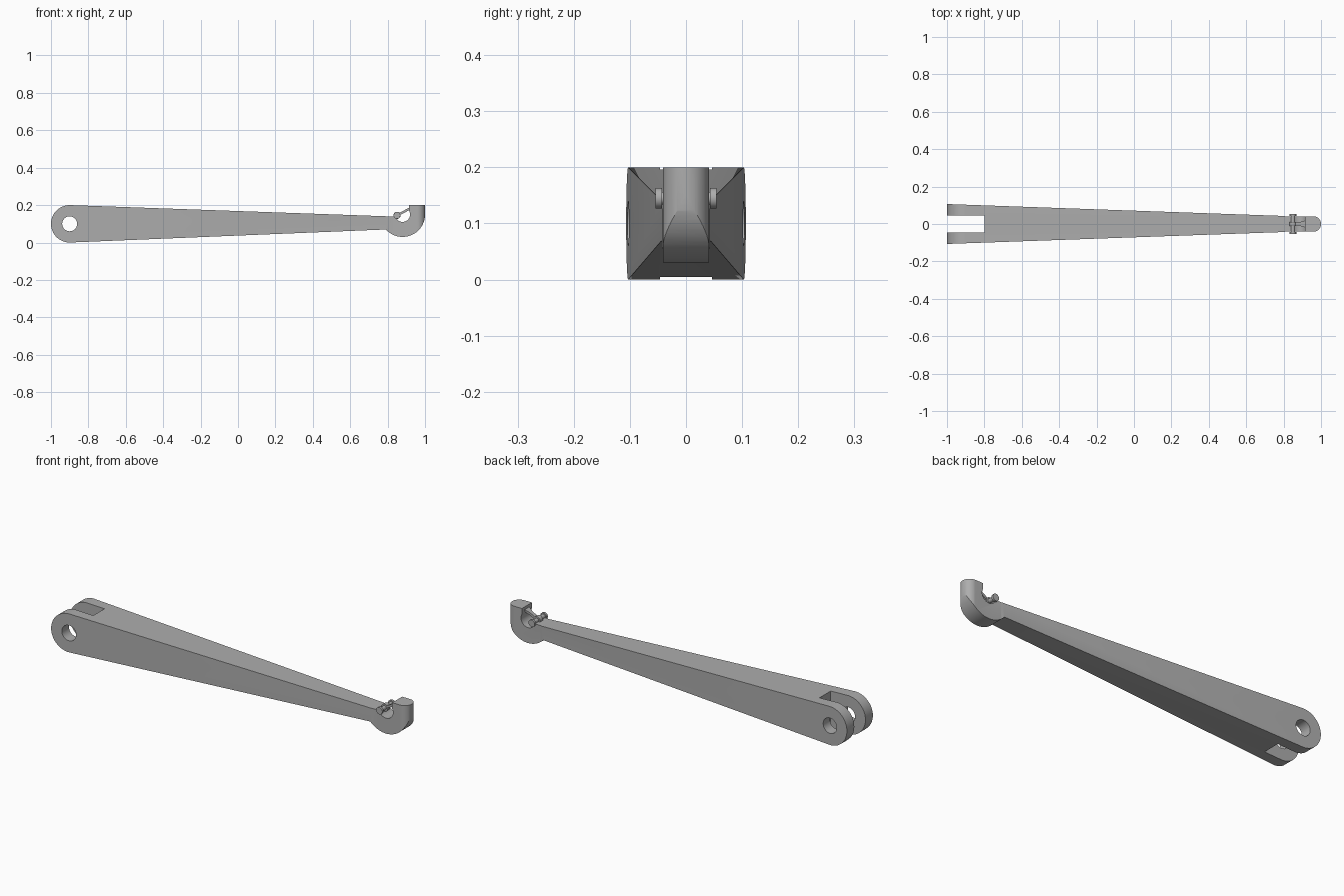
import bpy, bmesh
from math import cos, sin, radians, atan2
from mathutils import Matrix, Vector

cube = bpy.data.objects.get("Cube")
if cube:
    bpy.data.objects.remove(cube)

steel = bpy.data.materials.new("steel grey")
steel.use_nodes = True
steel.diffuse_color = (0.42, 0.42, 0.42, 1)
steel.node_tree.nodes["Principled BSDF"].inputs["Base Color"].default_value = steel.diffuse_color


def arc(cx, cy, r, a0, a1, n):
    angles = [radians(a0 + (a1 - a0) * i / n) for i in range(n + 1)]
    return [(cx + r * cos(a), cy + r * sin(a)) for a in angles]


def finish(bm, name):
    bmesh.ops.recalc_face_normals(bm, faces=bm.faces)
    mesh = bpy.data.meshes.new(name)
    bm.to_mesh(mesh)
    bm.free()
    mesh.materials.append(steel)
    obj = bpy.data.objects.new(name, mesh)
    bpy.context.collection.objects.link(obj)
    return obj


def prism(name, outline, place, lo, hi):
    """Extrude an outline from lo to hi; place maps (u, v, depth) to a point."""
    bm = bmesh.new()
    face = bm.faces.new([bm.verts.new(place(u, v, lo)) for u, v in outline])
    moved = bmesh.ops.extrude_face_region(bm, geom=[face])["geom"]
    step = Vector(place(0, 0, hi)) - Vector(place(0, 0, lo))
    bmesh.ops.translate(bm, vec=step, verts=[g for g in moved if isinstance(g, bmesh.types.BMVert)])
    return finish(bm, name)


def side(u, v, d):
    return (u, d, v)


def plan(u, v, d):
    return (u, v, d)


def rod(name, x, z, r, y0, y1):
    return prism(name, arc(x, z, r, 0, 350, 35), side, y0, y1)


def select(obj):
    bpy.ops.object.select_all(action="DESELECT")
    obj.select_set(True)
    bpy.context.view_layer.objects.active = obj


def cut(obj, tool, operation):
    mod = obj.modifiers.new("cut", "BOOLEAN")
    mod.operation, mod.object, mod.solver = operation, tool, "EXACT"
    select(obj)
    bpy.ops.object.modifier_apply(modifier=mod.name)
    bpy.data.objects.remove(tool)


# Side profile: round fork end, tapering beam, open hook
profile = arc(-0.9, 0.1, 0.1, 90, 270, 32)
profile += arc(0.88, 0.15, 0.12, 222, 360, 32)
profile += [(1.0, 0.2), (0.915, 0.2)]
profile += arc(0.88, 0.15, 0.04, 29, -166, 32)
profile += [(0.8, 0.14)]
lever = prism("lever_arm", profile, side, -0.2, 0.2)

# Plan outline: forked, tapering, rounded at the hook tip
half = [(-0.8, 0.046), (-1.01, 0.046), (-1.01, 0.107), (0.8, 0.043), (0.81, 0.041)]
half += arc(0.959, 0, 0.041, 90, 6, 14)
mirror = [(x, -y) for x, y in reversed(half)]
cut(lever, prism("plan_cutter", half + [(1.0, 0)] + mirror, plan, -0.1, 0.4), "INTERSECT")

# Pivot hole through both fork prongs
cut(lever, rod("hole_cutter", -0.9, 0.1, 0.04, -0.3, 0.3), "DIFFERENCE")

# Latch pin with a head on each side
px, pz = 0.85, 0.145
parts = [lever, rod("latch_pin", px, pz, 0.011, -0.05, 0.05),
         rod("latch_hub", px, pz, 0.019, -0.011, 0.011)]
for name, s in (("left_pin_head", 1), ("right_pin_head", -1)):
    parts.append(rod(name, px, pz, 0.018, s * 0.043, s * 0.054))

# Latch tongue closing the hook mouth
tongue = prism("latch_tongue", [(0, -0.01), (0.045, -0.01), (0.076, -0.018),
                                (0.076, 0.018), (0.045, 0.01), (0, 0.01)], plan, -0.006, 0.006)
tilt = atan2(0.035, 0.066)
tongue.data.transform(Matrix.Translation((px, 0, pz)) @ Matrix.Rotation(-tilt, 4, "Y"))
parts.append(tongue)

for obj in parts:
    select(obj)
    bpy.ops.object.shade_smooth_by_angle(angle=radians(25))
